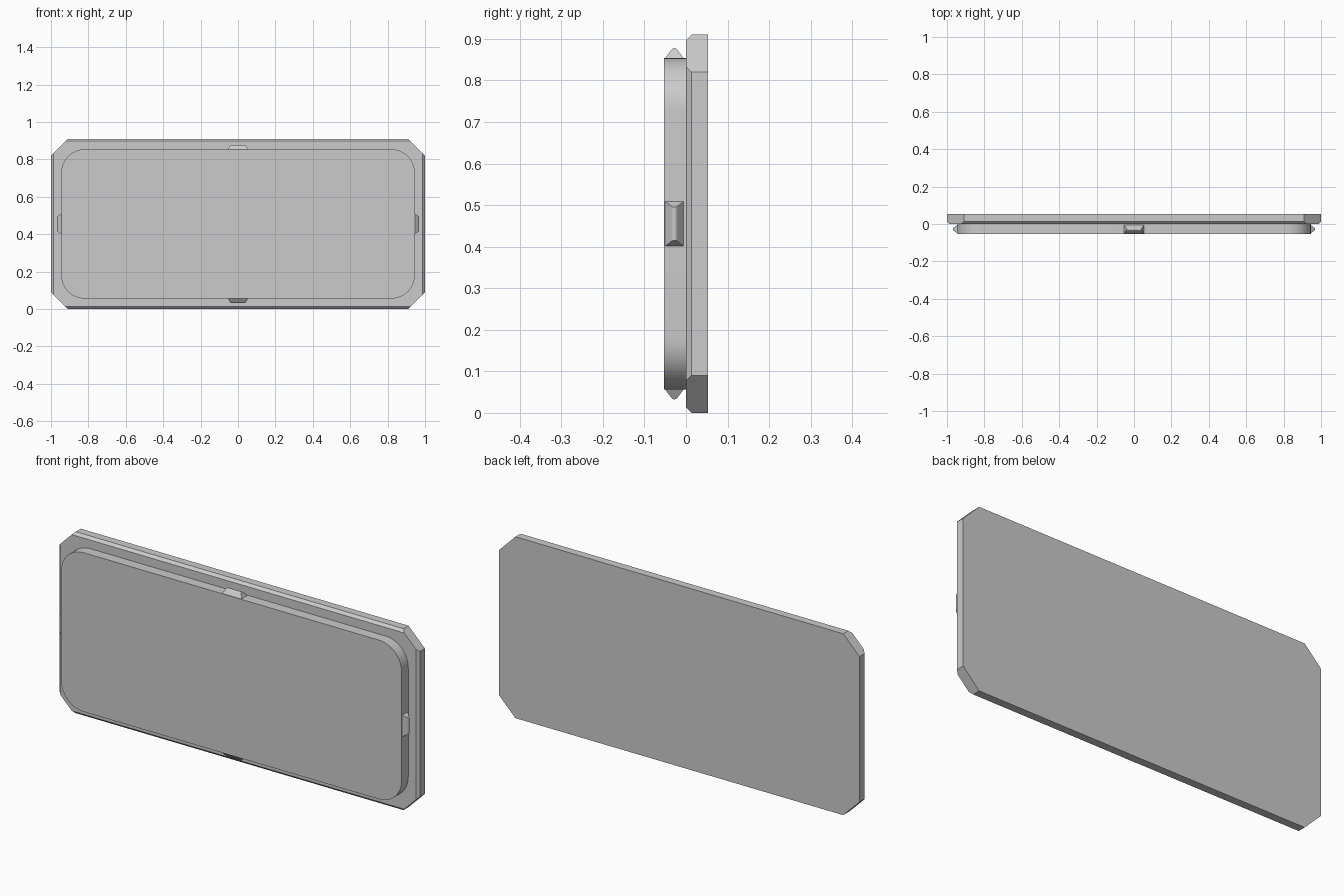
import bpy, bmesh, math
from mathutils import Matrix, Vector

cube = bpy.data.objects.get("Cube")
if cube:
    bpy.data.objects.remove(cube, do_unlink=True)

grey = bpy.data.materials.new("plain grey")
grey.use_nodes = True
colour = (0.6, 0.6, 0.6, 1)
grey.diffuse_color = colour
grey.node_tree.nodes["Principled BSDF"].inputs["Base Color"].default_value = colour

MID = 0.455  # height of the panel centre


def loft(name, rings, smooth=False):
    """Skin matching rings of points and cap both ends."""
    bm = bmesh.new()
    loops = [[bm.verts.new(p) for p in ring] for ring in rings]
    n = len(loops[0])
    for a, b in zip(loops, loops[1:]):
        for i in range(n):
            j = (i + 1) % n
            bm.faces.new((a[i], a[j], b[j], b[i]))
    bm.faces.new(loops[0])
    bm.faces.new(loops[-1])
    bmesh.ops.recalc_face_normals(bm, faces=bm.faces)
    mesh = bpy.data.meshes.new(name)
    bm.to_mesh(mesh)
    bm.free()
    mesh.materials.append(grey)
    obj = bpy.data.objects.new(name, mesh)
    bpy.context.collection.objects.link(obj)
    if smooth:
        bpy.ops.object.select_all(action='DESELECT')
        obj.select_set(True)
        bpy.context.view_layer.objects.active = obj
        bpy.ops.object.shade_smooth_by_angle(angle=math.radians(30))
    return obj


def octagon(w, h, cut, y):
    """Rectangle with clipped corners, in the upright plane."""
    quarter = [(w, h - cut), (w - cut, h)]
    pts = quarter + [(-x, z) for x, z in reversed(quarter)]
    pts += [(-x, -z) for x, z in pts]
    return [Vector((x, y, z + MID)) for x, z in pts]


def rounded_rect(w, h, r, y, steps=12):
    pts = []
    for k, (sx, sz) in enumerate([(1, 1), (-1, 1), (-1, -1), (1, -1)]):
        for i in range(steps + 1):
            a = math.pi / 2 * (k + i / steps)
            pts.append(Vector((sx * (w - r) + r * math.cos(a), y,
                               sz * (h - r) + r * math.sin(a) + MID)))
    return pts


# Back plate: bevelled straight front edges, corners clipped straight through
BEVEL, CUT = 0.013, 0.09
loft("back_plate", [octagon(1, MID, CUT, 0.053),
                    octagon(1, MID, CUT, BEVEL),
                    octagon(1 - BEVEL, MID - BEVEL, CUT - 2 * BEVEL, 0)])

# Raised front panel
PW, PH = 0.945, 0.399
loft("front_panel", [rounded_rect(PW, PH, 0.125, 0),
                     rounded_rect(PW, PH, 0.125, -0.053)], True)

# Snap ridges: rounded wedge section with sloping ends
half = [(0.022, 0), (0.010, 0.016), (0.007, 0.020), (0.004, 0.0227)]
section = half + [(0, 0.0237)] + [(-y, h) for y, h in reversed(half)]
for name, angle, reach in [("top_ridge", 0, PH), ("left_ridge", 90, PW),
                           ("bottom_ridge", 180, PH), ("right_ridge", 270, PW)]:
    place = Matrix.Translation((0, -0.028, MID)) @ Matrix.Rotation(math.radians(angle), 4, 'Y')
    rings = [[place @ Vector((s * (0.054 - 0.6 * h), y, reach + h)) for y, h in section]
             for s in (-1, 1)]
    loft(name, rings, True)
